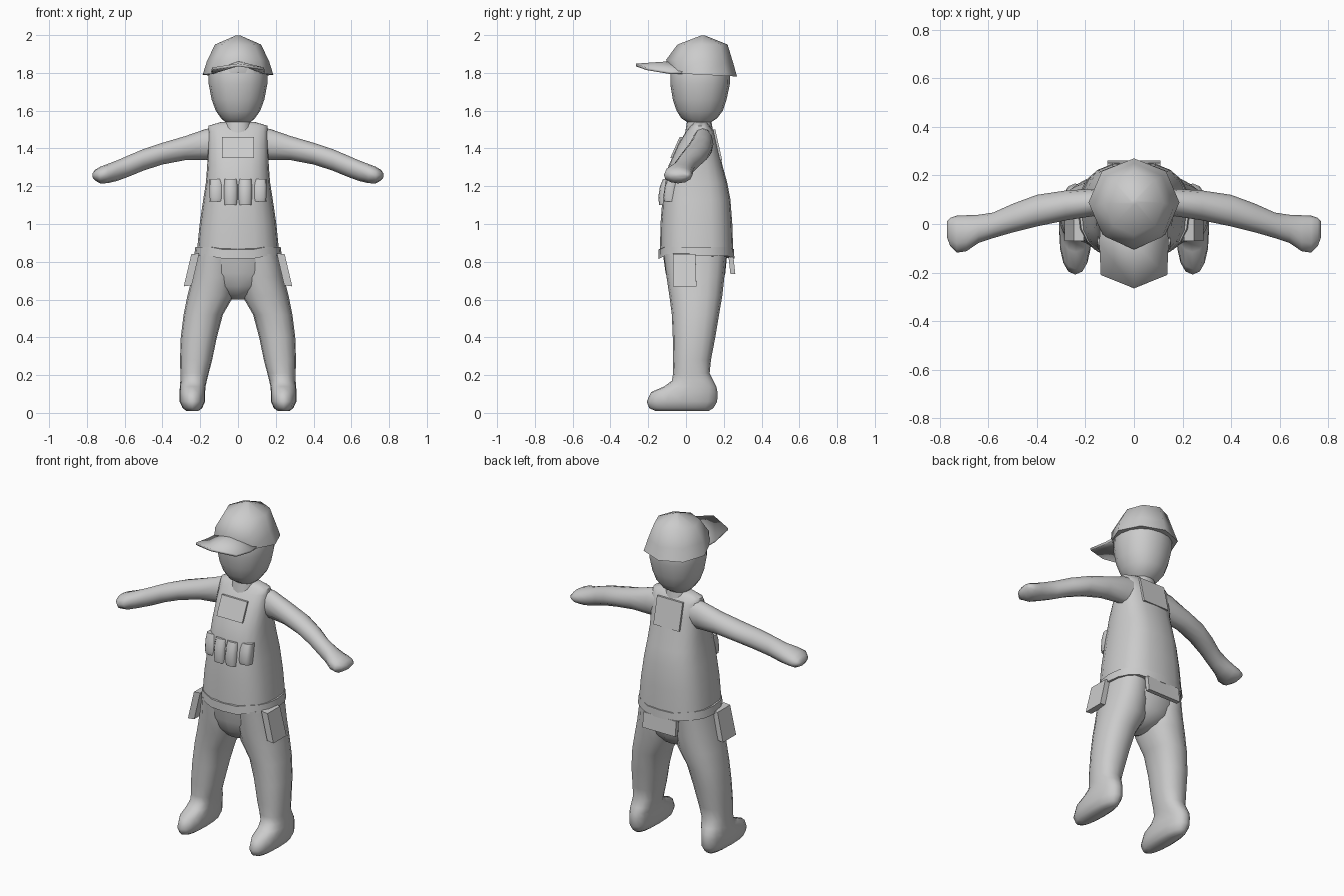
import bpy, bmesh, math
from mathutils import Vector

mat = bpy.data.materials.new("light grey")
mat.diffuse_color = (0.6, 0.6, 0.6, 1)


def finish(name, bm, angle=50):
    bmesh.ops.recalc_face_normals(bm, faces=bm.faces)
    me = bpy.data.meshes.new(name)
    bm.to_mesh(me)
    bm.free()
    ob = bpy.data.objects.new(name, me)
    bpy.context.collection.objects.link(ob)
    me.materials.append(mat)
    bpy.ops.object.select_all(action='DESELECT')
    ob.select_set(True)
    bpy.context.view_layer.objects.active = ob
    bpy.ops.object.shade_smooth_by_angle(angle=math.radians(angle))
    return ob


def loft(name, rings, axis='Z', n=16, power=2.0, warp=None, angle=50):
    """Skin rings (t, a0, a1, b0, b1): position on the axis, then the extents across it."""
    bm = bmesh.new()
    loops = []
    for t, a0, a1, b0, b1 in rings:
        loop = []
        for i in range(n):
            w = 2 * math.pi * i / n
            c, s = math.cos(w), math.sin(w)
            a = (a0 + a1) / 2 + (a1 - a0) / 2 * math.copysign(abs(c) ** (2 / power), c)
            b = (b0 + b1) / 2 + (b1 - b0) / 2 * math.copysign(abs(s) ** (2 / power), s)
            co = Vector((a, b, t)) if axis == 'Z' else Vector((t, a, b))
            if warp:
                co.z += warp(co)
            loop.append(bm.verts.new(co))
        loops.append(loop)
    for p, q in zip(loops, loops[1:]):
        for i in range(n):
            j = (i + 1) % n
            bm.faces.new((p[i], p[j], q[j], q[i]))
    bm.faces.new(loops[0])
    bm.faces.new(loops[-1])
    return finish(name, bm, angle)


def slab(name, quad, offset):
    """Four-cornered plate pushed out along an offset."""
    bm = bmesh.new()
    lo = [bm.verts.new(p) for p in quad]
    hi = [bm.verts.new(Vector(p) + Vector(offset)) for p in quad]
    bm.faces.new(lo)
    bm.faces.new(hi)
    for i in range(4):
        j = (i + 1) % 4
        bm.faces.new((lo[i], lo[j], hi[j], hi[i]))
    return finish(name, bm, 30)


# Head and neck
loft("head", [(1.48, -.075, .075, -.005, .145), (1.54, -.068, .068, .005, .135),
              (1.56, -.09, .09, -.025, .165), (1.60, -.118, .118, -.05, .195),
              (1.66, -.14, .14, -.07, .215), (1.74, -.155, .155, -.083, .232),
              (1.83, -.155, .155, -.083, .235), (1.90, -.12, .12, -.04, .2)], power=2.2)

# Cap crown, faceted into eight
loft("cap_crown", [(1.79, -.187, .187, -.092, .27), (1.86, -.165, .165, -.105, .25),
                   (1.95, -.122, .122, -.045, .22), (1.998, -.012, .012, .08, .1)],
     n=8, warp=lambda c: (.09 - c.y) * .05 if c.z < 1.9 else 0, angle=60)

# Cap brim, ridged along the middle
bm = bmesh.new()
rows = [(.02, .135, 1.80, .055), (-.08, .14, 1.80, .055), (-.21, .135, 1.822, .02)]
grid = []
for y, hw, z, rise in rows:
    grid.append([bm.verts.new((x, y - (.055 if y < -.2 and x == 0 else 0), z + rise * (x == 0)))
                 for x in (-hw, 0, hw)])
for p, q in zip(grid, grid[1:]):
    for i in range(2):
        bm.faces.new((p[i], p[i + 1], q[i + 1], q[i]))
brim = finish("cap_brim", bm, 60)
mod = brim.modifiers.new("thickness", 'SOLIDIFY')
mod.thickness = .014
mod.offset = 0

# Vest
loft("vest", [(.85, -.218, .218, -.138, .25), (1.0, -.203, .203, -.135, .245),
              (1.13, -.184, .184, -.125, .235), (1.22, -.17, .17, -.115, .218),
              (1.31, -.163, .163, -.092, .193), (1.42, -.16, .16, -.042, .17),
              (1.49, -.158, .158, .0, .15), (1.52, -.156, .156, .025, .125),
              (1.54, -.09, .09, .04, .11)], n=20, power=2.7)

# Belt, dipping at the front
loft("belt", [(.83, -.232, .232, -.147, .256), (.878, -.226, .226, -.145, .254)], n=20,
     power=2.4, warp=lambda c: -.012 if abs(c.x) < .12 else 0, angle=40)

# Hips bridging the legs
loft("hips", [(.60, -.03, .03, .0, .09), (.625, -.085, .085, -.05, .15), (.67, -.15, .15, -.085, .19),
              (.74, -.205, .205, -.108, .208), (.86, -.216, .216, -.125, .22)], power=2.3)

for side, s in (("left", 1), ("right", -1)):
    # Leg flowing into the foot
    leg = [(.84, .02, .217, -.118, .215), (.72, .01, .243, -.103, .203), (.62, .022, .268, -.088, .192),
           (.52, .08, .288, -.075, .175), (.40, .112, .303, -.07, .155), (.28, .137, .307, -.07, .132),
           (.21, .155, .305, -.068, .125), (.17, .165, .305, -.075, .145), (.14, .172, .308, -.115, .16),
           (.11, .174, .309, -.185, .167), (.06, .174, .309, -.208, .165), (.025, .19, .293, -.195, .145),
           (.01, .21, .273, -.16, .12)]
    loft(side + "_leg", [(z, *sorted((a * s, b * s)), c, d) for z, a, b, c, d in leg], power=2.3, angle=75)

    # Arm with mitten hand
    arm = [(.10, .03, .145, 1.34, 1.515), (.17, .032, .145, 1.34, 1.503), (.28, .015, .138, 1.338, 1.465),
           (.40, -.01, .12, 1.315, 1.43), (.50, -.035, .083, 1.283, 1.397), (.58, -.058, .047, 1.25, 1.363),
           (.64, -.078, .038, 1.228, 1.337), (.69, -.112, .036, 1.216, 1.318), (.73, -.118, .034, 1.215, 1.303),
           (.757, -.09, .025, 1.23, 1.287), (.77, -.055, .01, 1.247, 1.268)]
    loft(side + "_arm", [(x * s, *r) for x, *r in arm], axis='X', n=12, angle=70)

    # Tilted hip pouch
    slab(side + "_hip_pouch", [(s * .205, -.07, .845), (s * .205, .05, .845),
                               (s * .245, .055, .675), (s * .245, -.07, .675)], (s * .042, 0, -.005))

# Row of four chest pouches following the chest curve
for i in range(4):
    x = -.114 + i * .076
    back = .026 if i in (0, 3) else 0
    loft("chest_pouch_%d" % (i + 1),
         [(1.10 + back * .7, x - .036, x + .036, -.142 + back, -.04), (1.14, x - .038, x + .038, -.147 + back, -.04),
          (1.20, x - .038, x + .038, -.138 + back, -.04), (1.238, x - .036, x + .036, -.122 + back, -.04)],
         n=12, power=3)

# Chest and back patches
slab("chest_patch", [(-.086, -.034, 1.46), (.086, -.034, 1.46), (.086, -.083, 1.35), (-.086, -.083, 1.35)],
     (0, .012, 0))
slab("back_patch", [(-.086, .155, 1.50), (.086, .155, 1.50), (.086, .191, 1.34), (-.086, .191, 1.34)],
     (0, -.012, 0))

# Flat pouch hanging behind the belt
slab("back_pouch", [(-.11, .225, .825), (.11, .225, .825), (.11, .235, .735), (-.11, .235, .735)], (0, .026, 0))
